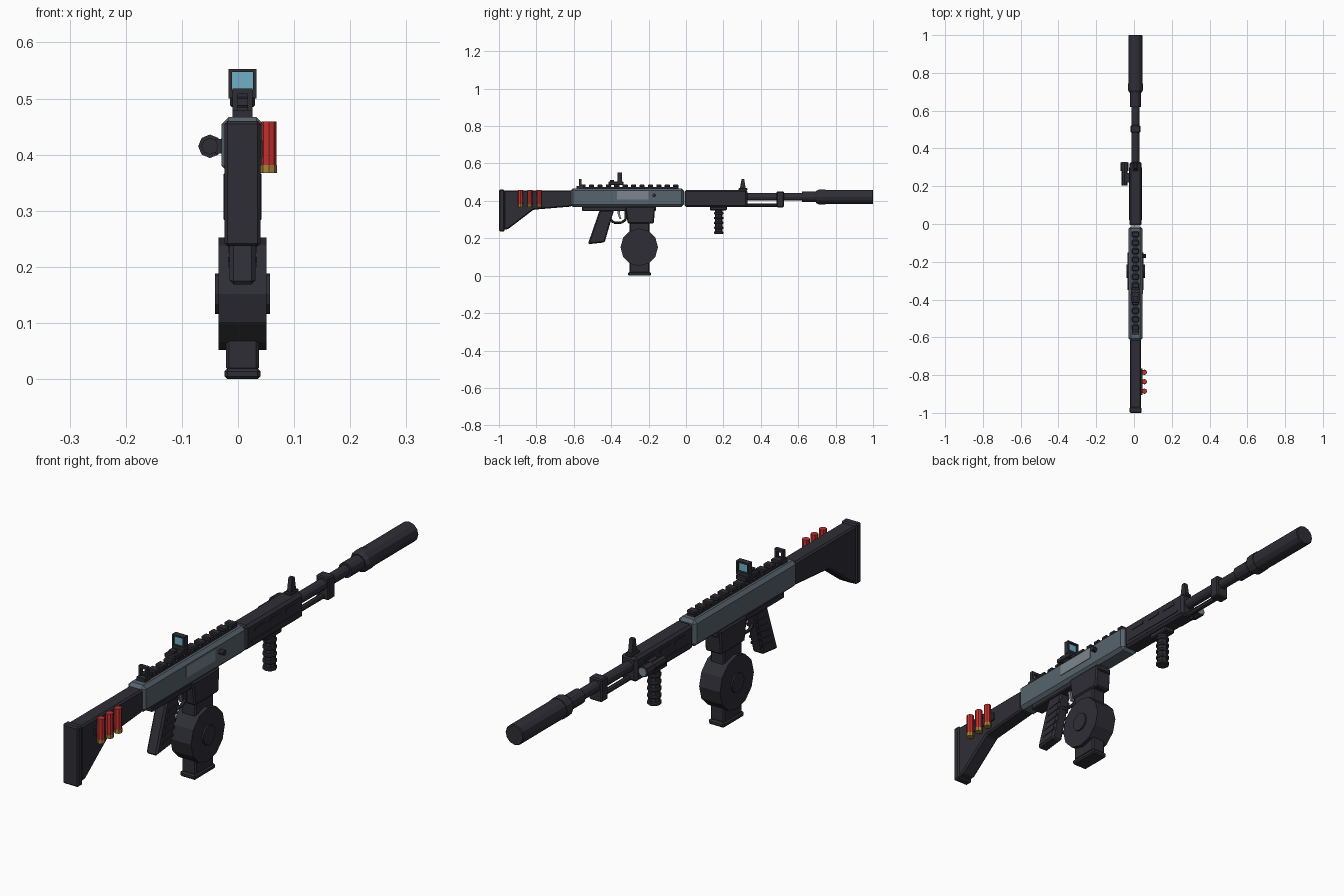
import bpy, bmesh, math
from mathutils import Matrix, Vector

CX = 0.008  # centre plane of the gun body


def mat(name, c):
    m = bpy.data.materials.new(name)
    m.diffuse_color = (*c, 1)
    return m


DARK = mat("dark_polymer", (0.027, 0.027, 0.036))
STEEL = mat("blue_grey_steel", (0.095, 0.125, 0.150))
LIGHT = mat("light_steel", (0.20, 0.235, 0.27))
RED = mat("shell_red", (0.55, 0.030, 0.030))
BRASS = mat("brass", (0.38, 0.22, 0.045))
GLASS = mat("lens_blue", (0.16, 0.43, 0.56))


def finish(name, bm, m, bevel=0):
    bmesh.ops.recalc_face_normals(bm, faces=bm.faces)
    me = bpy.data.meshes.new(name)
    bm.to_mesh(me)
    bm.free()
    me.materials.append(m)
    ob = bpy.data.objects.new(name, me)
    bpy.context.collection.objects.link(ob)
    if bevel:
        mod = ob.modifiers.new("bevel", 'BEVEL')
        mod.width = bevel
        mod.segments = 1
        mod.limit_method = 'ANGLE'
    return ob


def profile(name, pts, hw, m, bevel=0, x=CX):
    """Side outline in (y, z), extruded hw to each side of x."""
    bm = bmesh.new()
    f = bm.faces.new([bm.verts.new((x - hw, y, z)) for y, z in pts])
    r = bmesh.ops.extrude_face_region(bm, geom=[f])
    vs = [v for v in r["geom"] if isinstance(v, bmesh.types.BMVert)]
    bmesh.ops.translate(bm, vec=(2 * hw, 0, 0), verts=vs)
    return finish(name, bm, m, bevel)


def box(name, y0, y1, z0, z1, hw, m, bevel=0, x=CX):
    return profile(name, [(y0, z0), (y1, z0), (y1, z1), (y0, z1)], hw, m, bevel, x)


def cyl(name, a, b, r, m, n=12, r2=None, bevel=0):
    """Cylinder or cone from point a to point b."""
    a, b = Vector(a), Vector(b)
    d = b - a
    bm = bmesh.new()
    bmesh.ops.create_cone(bm, cap_ends=True, segments=n, radius1=r,
                          radius2=r if r2 is None else r2, depth=d.length)
    rot = Vector((0, 0, 1)).rotation_difference(d).to_matrix().to_4x4()
    bm.transform(Matrix.Translation((a + b) / 2) @ rot)
    return finish(name, bm, m, bevel)


# Stock and butt pad
profile("stock", [(-0.975, 0.245), (-0.95, 0.25), (-0.815, 0.353), (-0.61, 0.37),
                  (-0.61, 0.455), (-0.975, 0.455)], 0.029, DARK, 0.006)
box("butt_pad", -1.0, -0.97, 0.237, 0.46, 0.032, DARK, 0.005)

# Shells carried on the right of the stock
box("shell_holder", -0.905, -0.765, 0.395, 0.425, 0.005, DARK, x=0.039)
for i in range(3):
    y = -0.885 + 0.05 * i
    cyl(f"shell_{i}", (0.055, y, 0.382), (0.055, y, 0.459), 0.0135, RED, 8)
    cyl(f"shell_base_{i}", (0.055, y, 0.367), (0.055, y, 0.382), 0.0145, BRASS, 8)

# Receiver with ejection port and bolt handle
box("receiver", -0.617, -0.012, 0.368, 0.467, 0.037, STEEL, 0.012)
box("ejection_port", -0.37, -0.20, 0.408, 0.452, 0.002, LIGHT, x=0.0455)
cyl("bolt_handle", (0.04, -0.17, 0.43), (0.064, -0.17, 0.43), 0.010, DARK, 8)

# Top rail with teeth
box("rail", -0.57, -0.04, 0.464, 0.474, 0.016, DARK)
for i in range(12):
    y = -0.55 + 0.045 * i
    box(f"rail_tooth_{i}", y - 0.014, y + 0.014, 0.473, 0.487, 0.018, DARK, 0.003)

# Rear sight arch
box("rear_sight_base", -0.585, -0.55, 0.465, 0.480, 0.018, DARK)
for s in (-1, 1):
    box(f"rear_sight_post_{s}", -0.572, -0.558, 0.475, 0.518, 0.0045, DARK, x=CX + s * 0.0135)
box("rear_sight_bridge", -0.572, -0.558, 0.508, 0.518, 0.018, DARK)

# Reflex optic: base, frame and glass
box("optic_base", -0.415, -0.335, 0.485, 0.503, 0.022, DARK, 0.003)
box("optic_emitter", -0.405, -0.385, 0.50, 0.512, 0.012, DARK)
box("optic_frame_bottom", -0.365, -0.343, 0.50, 0.515, 0.025, DARK)
box("optic_frame_top", -0.365, -0.343, 0.547, 0.553, 0.025, DARK)
for s in (-1, 1):
    box(f"optic_frame_side_{s}", -0.365, -0.343, 0.50, 0.553, 0.003, DARK, x=CX + s * 0.022)
box("optic_glass", -0.357, -0.351, 0.514, 0.548, 0.02, GLASS)

# Pistol grip with ridges, trigger and guard
box("lower_frame", -0.555, -0.16, 0.346, 0.37, 0.027, DARK, 0.004)
profile("pistol_grip", [(-0.525, 0.168), (-0.435, 0.178), (-0.385, 0.35), (-0.462, 0.35)],
        0.023, DARK, 0.007)
for i in range(5):
    z = 0.20 + 0.026 * i
    y = -0.51 + 0.32 * (z - 0.168)
    profile(f"grip_ridge_{i}", [(y + 0.01, z), (y + 0.07, z + 0.008), (y + 0.073, z + 0.018),
                                (y + 0.013, z + 0.010)], 0.0255, DARK)
guard = [(-0.405, 0.30), (-0.385, 0.284), (-0.345, 0.284), (-0.322, 0.30), (-0.322, 0.35)]
for i, (p, q) in enumerate(zip(guard, guard[1:])):
    cyl(f"trigger_guard_{i}", (CX, *p), (CX, *q), 0.0065, DARK, 6)
profile("trigger", [(-0.368, 0.35), (-0.352, 0.35), (-0.352, 0.325), (-0.345, 0.303),
                    (-0.354, 0.303), (-0.364, 0.325)], 0.005, LIGHT)

# Magazine well and drum magazine
profile("magazine_well", [(-0.325, 0.37), (-0.165, 0.37), (-0.172, 0.28), (-0.312, 0.28)],
        0.034, DARK, 0.005)
box("magazine_body", -0.303, -0.195, 0.015, 0.29, 0.029, DARK, 0.005)
box("magazine_base", -0.310, -0.188, 0.0, 0.019, 0.032, DARK, 0.005)
cyl("drum", (CX - 0.043, -0.25, 0.152), (CX + 0.043, -0.25, 0.152), 0.10, DARK, 12)
cyl("drum_hub", (CX - 0.049, -0.25, 0.152), (CX + 0.049, -0.25, 0.152), 0.036, DARK, 12)

# Handguard with side slots
box("handguard", -0.008, 0.328, 0.367, 0.459, 0.033, DARK, 0.009)
for s in (-1, 1):
    box(f"handguard_rib_{s}", 0.02, 0.30, 0.388, 0.398, 0.002, DARK, x=CX + s * 0.0335)
    for i in range(3):
        y = 0.04 + 0.09 * i
        box(f"handguard_slot_{s}_{i}", y, y + 0.06, 0.425, 0.437, 0.002, DARK, x=CX + s * 0.0335)

# Ribbed foregrip
box("foregrip_mount", 0.128, 0.218, 0.35, 0.37, 0.022, DARK, 0.004)
cyl("foregrip", (CX, 0.175, 0.228), (CX, 0.175, 0.355), 0.021, DARK, 8)
for i in range(5):
    z = 0.224 + 0.026 * i
    cyl(f"foregrip_rib_{i}", (CX, 0.175, z), (CX, 0.175, z + 0.013), 0.026, DARK, 8, bevel=0.003)

# Side flashlight
cyl("flashlight_body", (-0.05, 0.205, 0.415), (-0.05, 0.29, 0.415), 0.015, DARK, 8)
cyl("flashlight_head", (-0.05, 0.28, 0.415), (-0.05, 0.325, 0.415), 0.021, DARK, 8)
cyl("flashlight_lens", (-0.05, 0.324, 0.415), (-0.05, 0.328, 0.415), 0.016, LIGHT, 8)
box("flashlight_mount", 0.22, 0.27, 0.402, 0.428, 0.010, DARK, x=-0.031)

# Front sight
box("front_sight_base", 0.28, 0.328, 0.455, 0.468, 0.014, DARK, 0.003)
profile("front_sight_post", [(0.288, 0.465), (0.32, 0.465), (0.311, 0.517), (0.297, 0.517)],
        0.008, DARK)

# Barrel, under-barrel rod, clamp and suppressor
cyl("barrel", (CX, 0.32, 0.421), (CX, 0.71, 0.421), 0.020, DARK)
cyl("under_rod", (CX, 0.32, 0.377), (CX, 0.50, 0.377), 0.010, DARK, 8)
box("barrel_clamp", 0.484, 0.523, 0.366, 0.45, 0.026, DARK, 0.004)
cyl("barrel_collar", (CX, 0.62, 0.421), (CX, 0.70, 0.421), 0.028, DARK)
cyl("suppressor_taper", (CX, 0.695, 0.421), (CX, 0.71, 0.421), 0.032, DARK, r2=0.040)
cyl("suppressor_ring", (CX, 0.71, 0.421), (CX, 0.745, 0.421), 0.040, DARK)
cyl("suppressor", (CX, 0.74, 0.421), (CX, 1.0, 0.421), 0.038, DARK, bevel=0.003)
